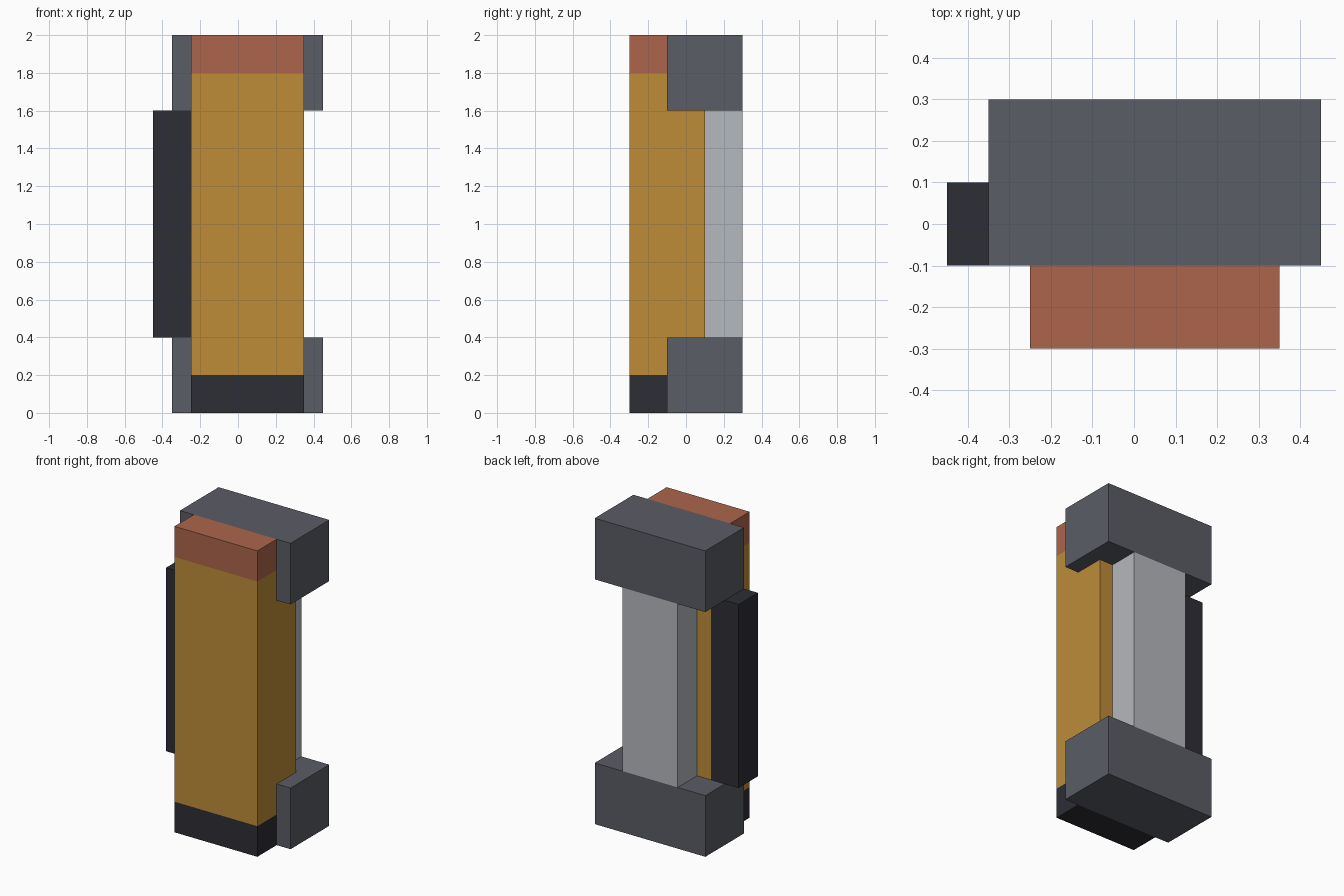
import bpy
import bmesh

if "Cube" in bpy.data.objects:
    bpy.data.objects.remove(bpy.data.objects["Cube"])


def srgb(*rgb):
    # 0-255 display values to linear
    return tuple((c / 255 / 12.92) if c <= 10 else ((c / 255 + 0.055) / 1.055) ** 2.4 for c in rgb) + (1.0,)


def material(name, *rgb):
    m = bpy.data.materials.new(name)
    m.diffuse_color = srgb(*rgb)
    m.use_nodes = True
    m.node_tree.nodes["Principled BSDF"].inputs["Base Color"].default_value = m.diffuse_color
    return m


ochre = material("ochre", 190, 140, 57)
rust = material("rust red", 173, 101, 75)
slate = material("slate grey", 91, 93, 102)
charcoal = material("charcoal", 45, 45, 54)
silver = material("light grey", 181, 184, 189)


def block(name, mat, x, y, z):
    # box given by its (min, max) range on each axis
    bm = bmesh.new()
    bmesh.ops.create_cube(bm, size=1)
    for v in bm.verts:
        v.co = [(r[0] + r[1]) / 2 + c * (r[1] - r[0]) for r, c in zip((x, y, z), v.co)]
    me = bpy.data.meshes.new(name)
    bm.to_mesh(me)
    bm.free()
    me.materials.append(mat)
    ob = bpy.data.objects.new(name, me)
    bpy.context.collection.objects.link(ob)


# Main column with its coloured ends
body_x = (-0.25, 0.35)
block("body", ochre, body_x, (-0.3, 0.1), (0.2, 1.8))
block("top_band", rust, body_x, (-0.3, -0.1), (1.8, 2.0))
block("bottom_band", charcoal, body_x, (-0.3, -0.1), (0.0, 0.2))

# Clamps wrapping the rear of both ends
for name, z in (("lower_clamp", (0.0, 0.4)), ("upper_clamp", (1.6, 2.0))):
    block(name, slate, (-0.35, 0.45), (-0.1, 0.3), z)

# Rear spine and side grip between the clamps
block("rear_spine", silver, (-0.15, 0.25), (0.1, 0.3), (0.4, 1.6))
block("side_grip", charcoal, (-0.45, -0.25), (-0.1, 0.1), (0.4, 1.6))
